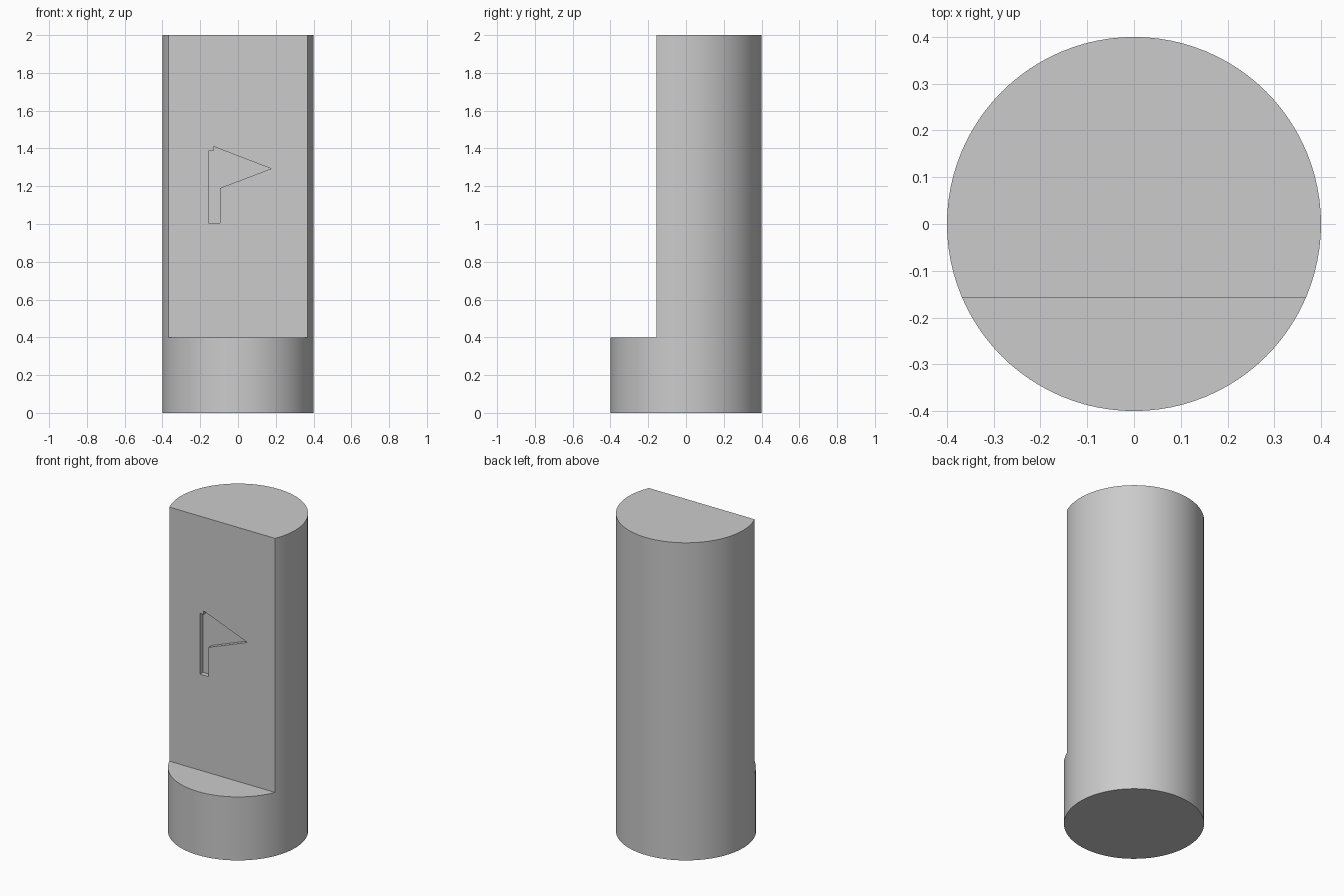
import bpy, bmesh, math

cube = bpy.data.objects.get("Cube")
if cube:
    bpy.data.objects.remove(cube, do_unlink=True)

RADIUS, HEIGHT = 0.4, 2.0
STEP_Z, FLAT_Y = 0.4, -0.157
RECESS = 0.03

grey = bpy.data.materials.new("plain grey")
grey.use_nodes = True
colour = (0.6, 0.6, 0.6, 1)
grey.diffuse_color = colour
grey.node_tree.nodes["Principled BSDF"].inputs["Base Color"].default_value = colour


def prism(name, outline, y0, y1):
    """Extrude an x-z outline from y0 to y1 as a hidden cutter."""
    bm = bmesh.new()
    face = bm.faces.new([bm.verts.new((x, y0, z)) for x, z in outline])
    ext = bmesh.ops.extrude_face_region(bm, geom=[face])
    moved = [v for v in ext["geom"] if isinstance(v, bmesh.types.BMVert)]
    bmesh.ops.translate(bm, verts=moved, vec=(0, y1 - y0, 0))
    bmesh.ops.recalc_face_normals(bm, faces=bm.faces)
    mesh = bpy.data.meshes.new(name)
    bm.to_mesh(mesh)
    bm.free()
    mesh.materials.append(grey)
    obj = bpy.data.objects.new(name, mesh)
    bpy.context.collection.objects.link(obj)
    obj.hide_render = True
    return obj


def cut(target, cutter):
    """Subtract the cutter, then remove it."""
    mod = target.modifiers.new("cut", "BOOLEAN")
    mod.operation, mod.solver, mod.object = "DIFFERENCE", "EXACT", cutter
    bpy.context.view_layer.objects.active = target
    bpy.ops.object.modifier_apply(modifier=mod.name)
    bpy.data.objects.remove(cutter, do_unlink=True)


# Round post
bpy.ops.mesh.primitive_cylinder_add(vertices=96, radius=RADIUS, depth=HEIGHT,
                                    location=(0, 0, HEIGHT / 2))
post = bpy.context.object
post.name = "post"
post.data.materials.append(grey)

# Flat front above the round base
cut(post, prism("front_cutter",
                [(-1, STEP_Z), (1, STEP_Z), (1, 3), (-1, 3)], -1, FLAT_Y))

# Flag-shaped recess in the flat front
flag = [(-0.155, 1.005), (-0.095, 1.005), (-0.095, 1.19), (0.175, 1.293),
        (-0.13, 1.41), (-0.13, 1.387), (-0.155, 1.387)]
cut(post, prism("flag_cutter", flag, FLAT_Y - 0.1, FLAT_Y + RECESS))

# Smooth curved side, sharp edges kept
bpy.ops.object.select_all(action="DESELECT")
post.select_set(True)
bpy.context.view_layer.objects.active = post
bpy.ops.object.shade_smooth_by_angle(angle=math.radians(30))
